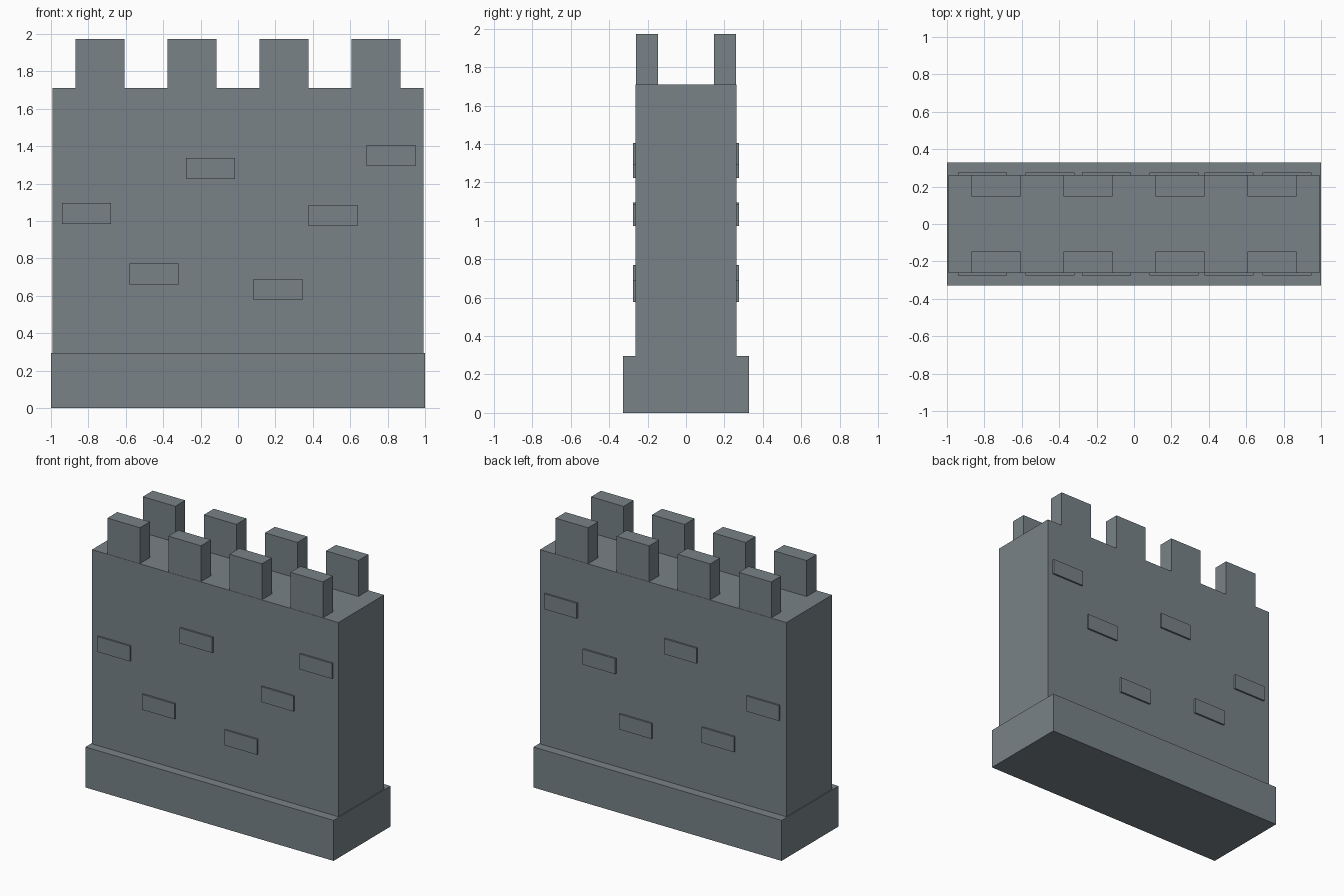
import bpy
import bmesh

if "Cube" in bpy.data.objects:
    bpy.data.objects.remove(bpy.data.objects["Cube"])

stone = bpy.data.materials.new("grey stone")
stone.diffuse_color = (0.188, 0.225, 0.245, 1)
stone.use_nodes = True
stone.node_tree.nodes["Principled BSDF"].inputs["Base Color"].default_value = stone.diffuse_color


def boxes(name, spans):
    """One object made of boxes, each given as (x0, x1, y0, y1, z0, z1)."""
    bm = bmesh.new()
    for x0, x1, y0, y1, z0, z1 in spans:
        cube = bmesh.ops.create_cube(bm, size=1)
        bmesh.ops.scale(bm, verts=cube["verts"], vec=(x1 - x0, y1 - y0, z1 - z0))
        bmesh.ops.translate(bm, verts=cube["verts"],
                            vec=((x0 + x1) / 2, (y0 + y1) / 2, (z0 + z1) / 2))
    mesh = bpy.data.meshes.new(name)
    bm.to_mesh(mesh)
    bm.free()
    mesh.materials.append(stone)
    obj = bpy.data.objects.new(name, mesh)
    bpy.context.collection.objects.link(obj)
    return obj


def mirror_y(obj):
    mod = obj.modifiers.new("mirror front to back", 'MIRROR')
    mod.use_axis = (False, True, False)


# Footing and main wall
boxes("wall_base", [(-1, 1, -0.328, 0.328, 0, 0.295)])
boxes("wall_body", [(-0.993, 0.993, -0.263, 0.263, 0.295, 1.71)])

# Battlements: four blocks along each long edge
mirror_y(boxes("battlements", [
    (x - 0.131, x + 0.131, -0.261, -0.147, 1.71, 1.972)
    for x in (-0.739, -0.247, 0.245, 0.737)]))

# Raised bricks, scattered identically on front and back
brick_centres = [(-0.81, 1.04), (-0.45, 0.715), (-0.146, 1.28),
                 (0.215, 0.634), (0.509, 1.028), (0.819, 1.349)]
mirror_y(boxes("raised_bricks", [
    (x - 0.131, x + 0.131, -0.276, -0.25, z - 0.056, z + 0.056)
    for x, z in brick_centres]))
